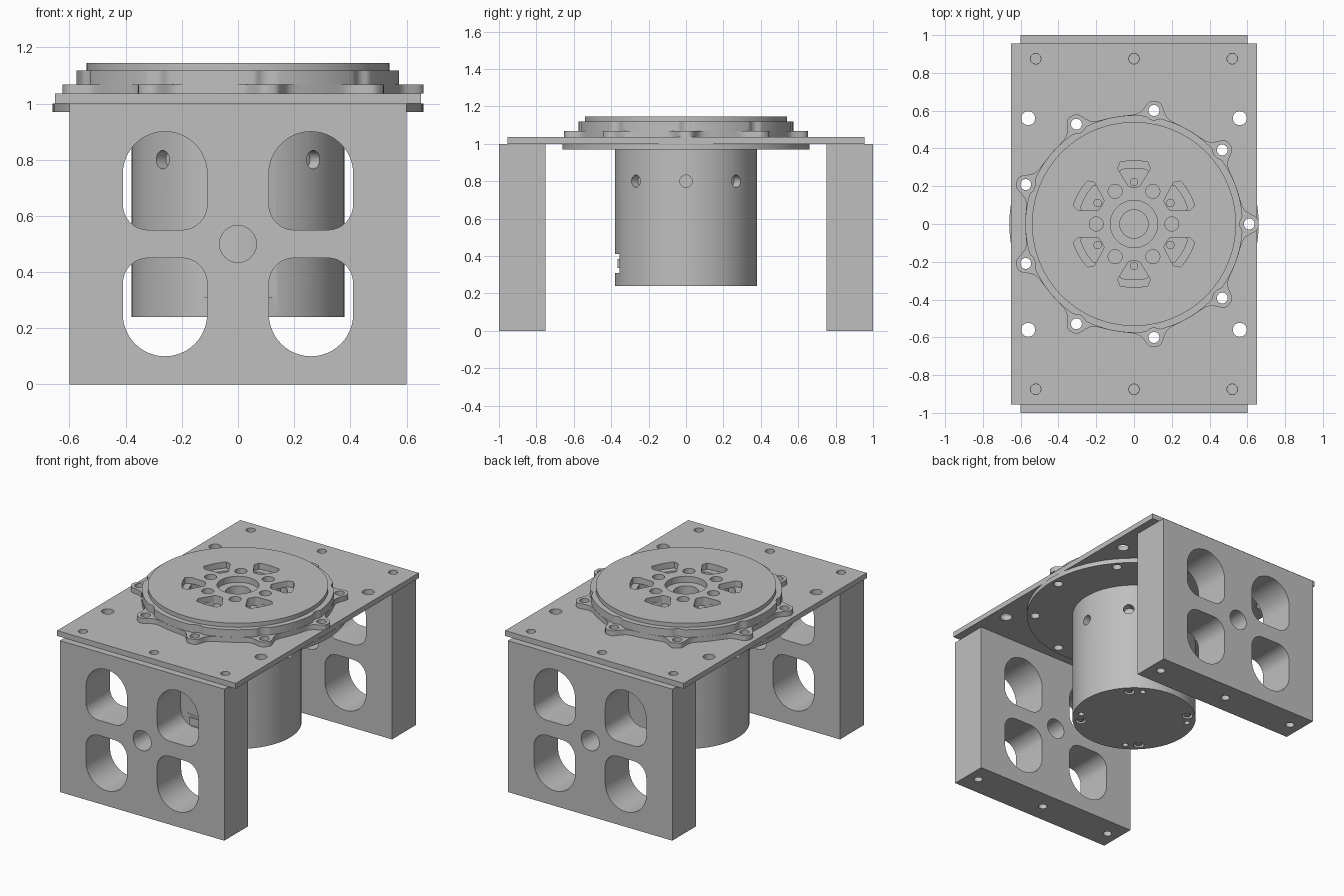
import bpy, bmesh
from math import sin, cos, pi, radians, sqrt
from mathutils import Matrix, Vector

cube = bpy.data.objects.get("Cube")
if cube:
    bpy.data.objects.remove(cube, do_unlink=True)

grey = bpy.data.materials.new("plain grey")
grey.use_nodes = True
grey.diffuse_color = (0.52, 0.52, 0.52, 1)
grey.node_tree.nodes["Principled BSDF"].inputs["Base Color"].default_value = grey.diffuse_color


def activate(ob):
    bpy.ops.object.select_all(action="DESELECT")
    ob.select_set(True)
    bpy.context.view_layer.objects.active = ob


def add(name, mesh):
    ob = bpy.data.objects.new(name, mesh)
    bpy.context.collection.objects.link(ob)
    return ob


def finish(ob):
    ob.data.materials.clear()
    ob.data.materials.append(grey)
    activate(ob)
    bpy.ops.object.shade_smooth_by_angle(angle=radians(30))


def arc(cx, cy, r, start, end, n):
    angles = [radians(start + (end - start) * i / n) for i in range(n + 1)]
    return [(cx + r * cos(a), cy + r * sin(a)) for a in angles]


def circle(cx, cy, r, n=24):
    return arc(cx, cy, r, 0, 360, n)[:-1]


def ring_of(count, dist, r, first=0):
    """Circles spaced evenly on a bolt circle."""
    step = 2 * pi / count
    return [circle(dist * cos(first + i * step), dist * sin(first + i * step), r)
            for i in range(count)]


def sheet(name, loops, low, high):
    """Extruded flat outline; loops after the first are holes."""
    cu = bpy.data.curves.new(name, "CURVE")
    cu.dimensions = "2D"
    cu.fill_mode = "BOTH"
    cu.extrude = (high - low) / 2
    for loop in loops:
        sp = cu.splines.new("POLY")
        sp.points.add(len(loop) - 1)
        for p, (x, y) in zip(sp.points, loop):
            p.co = (x, y, 0, 1)
        sp.use_cyclic_u = True
    ob = add(name, cu)
    activate(ob)
    bpy.ops.object.convert(target="MESH")
    ob = bpy.context.object
    bm = bmesh.new()
    bm.from_mesh(ob.data)
    bmesh.ops.remove_doubles(bm, verts=bm.verts, dist=0.0001)
    bmesh.ops.recalc_face_normals(bm, faces=bm.faces)
    bmesh.ops.translate(bm, verts=bm.verts, vec=(0, 0, (low + high) / 2))
    bm.to_mesh(ob.data)
    bm.free()
    return ob


def rod(bm, pos, r, length, axis=(0, 0, 1), n=24):
    turn = Vector((0, 0, 1)).rotation_difference(Vector(axis)).to_matrix().to_4x4()
    bmesh.ops.create_cone(bm, cap_ends=True, segments=n, radius1=r, radius2=r,
                          depth=length, matrix=Matrix.Translation(pos) @ turn)


def box(bm, pos, size):
    bmesh.ops.create_cube(bm, size=1, matrix=Matrix.Translation(pos) @ Matrix.Diagonal((*size, 1)))


def from_bm(name, bm):
    me = bpy.data.meshes.new(name)
    bm.to_mesh(me)
    bm.free()
    return add(name, me)


def cut(ob, bm):
    cutter = from_bm("cutter", bm)
    cutter.hide_render = True
    mod = ob.modifiers.new("cut", "BOOLEAN")
    mod.object = cutter
    mod.solver = "EXACT"
    activate(ob)
    bpy.ops.object.modifier_apply(modifier=mod.name)
    bpy.data.objects.remove(cutter, do_unlink=True)


def rect(x, y0, y1):
    return [(-x, y0), (x, y0), (x, y1), (-x, y1)]


# Two end supports with four windows, a centre hole and tapped feet
window = (arc(0.26, 0.75, 0.15, 0, 180, 24) + arc(0.2, 0.64, 0.09, 180, 270, 8)
          + arc(0.32, 0.64, 0.09, 270, 360, 8))
windows = [[(sx * x, 0.5 + sz * (z - 0.5)) for x, z in window]
           for sx in (-1, 1) for sz in (-1, 1)]
for name, side in (("front_support", -1), ("back_support", 1)):
    leg = sheet(name, [rect(0.6, 0, 1), circle(0, 0.5, 0.066)] + windows, -0.125, 0.125)
    leg.data.transform(Matrix.Translation((0, side * 0.875, 0)) @ Matrix.Rotation(pi / 2, 4, "X"))
    holes = bmesh.new()
    for x in (-0.52, 0, 0.52):
        for z in (0, 1):
            rod(holes, (x, side * 0.875, z), 0.027, 0.14)
    cut(leg, holes)
    finish(leg)

# Top plate with its fixing holes
bolts = ring_of(9, 0.61, 0.029)
plate_holes = [circle(x, y, 0.028) for x in (-0.52, 0, 0.52) for y in (-0.875, 0.875)]
plate_holes += [circle(x, y, 0.037) for x in (-0.56, 0.56) for y in (-0.56, 0.56)]
finish(sheet("top_plate", [rect(0.652, -0.955, 0.955)] + plate_holes + bolts, 1.0, 1.035))
finish(sheet("lower_clamp_ring", [circle(0, 0, 0.66, 96)] + bolts, 0.97, 1.0))


# Lobed flange and the scalloped ring above it
def polar(radius):
    """Outline from a radius rule that repeats around nine bolts."""
    pts = []
    for i in range(360):
        off = (i + 20) % 40 - 20
        r = radius(off)
        pts.append((r * cos(radians(i)), r * sin(radians(i))))
    return pts


def lobe(off):
    return 0.575 + 0.085 / (1 + (off / 5) ** 4)


def scallop(off):
    a = radians(off)
    gap = 0.05 ** 2 - (0.61 * sin(a)) ** 2
    return min(0.575, 0.61 * cos(a) - sqrt(gap)) if gap > 0 else 0.575


inner = circle(0, 0, 0.5, 96)
finish(sheet("lobed_flange", [polar(lobe), inner] + bolts, 1.035, 1.068))
finish(sheet("scalloped_ring", [polar(scallop), inner], 1.068, 1.118))


# Rotating output disc, with stepped pockets
def pocket(angle, outer):
    pts = (arc(0, 0, outer, 77, 103, 8) + arc(-0.065, outer - 0.04, 0.02, 140, 200, 4)
           + arc(-0.018, 0.215, 0.018, 200, 270, 4) + arc(0.018, 0.215, 0.018, 270, 340, 4)
           + arc(0.065, outer - 0.04, 0.02, -20, 40, 4))
    turn = Matrix.Rotation(angle, 2)
    return [tuple(turn @ Vector(p)) for p in pts]


small = ring_of(6, 0.2, 0.037)
for name, rim, outer, bore, low, high in (
        ("output_disc_top", 0.54, 0.335, 0.125, 1.105, 1.145),
        ("output_disc_core", 0.53, 0.295, 0.075, 1.04, 1.105)):
    pockets = [pocket(i * pi / 3, outer) for i in range(6)]
    finish(sheet(name, [circle(0, 0, rim, 96), circle(0, 0, bore, 48)] + small + pockets, low, high))

screws = bmesh.new()
for i in range(6):
    a = pi / 6 + i * pi / 3
    rod(screws, (0.222 * cos(a), 0.222 * sin(a), 1.07), 0.022, 0.05)
finish(from_bm("pocket_screws", screws))

# Motor body with side holes, base screw holes and a connector notch
body = bmesh.new()
rod(body, (0, 0, 0.645), 0.38, 0.81, n=96)
motor = from_bm("motor_body", body)
tools = bmesh.new()
for i in range(8):
    a = i * pi / 4
    rod(tools, (0.38 * cos(a), 0.38 * sin(a), 0.8), 0.033, 0.1, (cos(a), sin(a), 0))
for i in range(4):
    a = pi / 4 + i * pi / 2
    rod(tools, (0.33 * cos(a), 0.33 * sin(a), 0.24), 0.032, 0.05)
    rod(tools, (0.33 * cos(a + 0.25), 0.33 * sin(a + 0.25), 0.24), 0.018, 0.05)
box(tools, (0, -0.405, 0.36), (0.28, 0.1, 0.1))
cut(motor, tools)
finish(motor)

fittings = bmesh.new()
box(fittings, (0, -0.35, 0.36), (0.2, 0.03, 0.05))
for i in range(4):
    a = pi / 4 + i * pi / 2
    rod(fittings, (0.33 * cos(a), 0.33 * sin(a), 0.258), 0.02, 0.03, n=6)
finish(from_bm("connector_and_base_screws", fittings))
